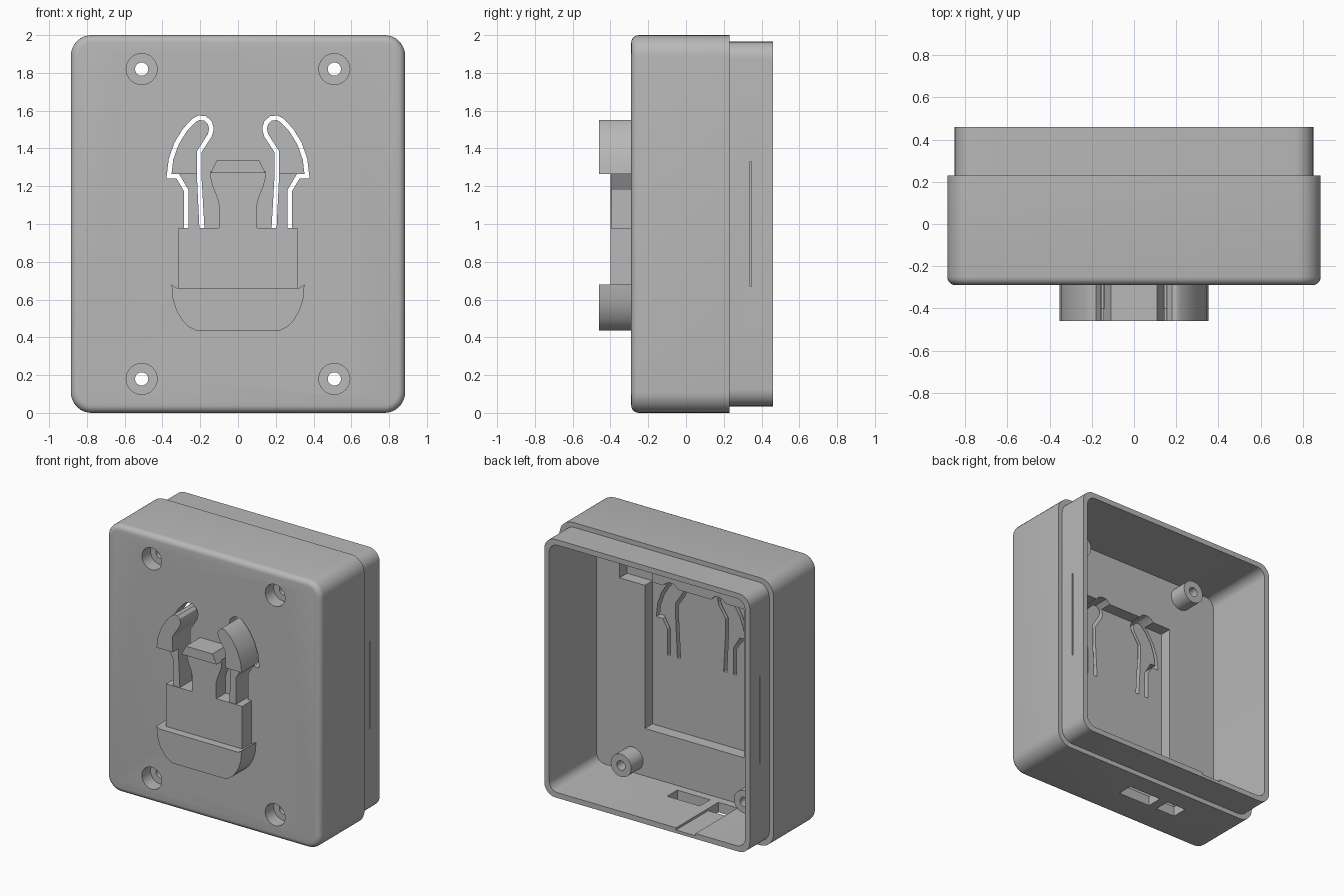
import bpy, bmesh, math
from mathutils import Vector

if "Cube" in bpy.data.objects:
    bpy.data.objects.remove(bpy.data.objects["Cube"], do_unlink=True)

GREY = bpy.data.materials.new("plain_grey")
GREY.use_nodes = True
GREY.diffuse_color = (0.48, 0.48, 0.48, 1)
GREY.node_tree.nodes["Principled BSDF"].inputs["Base Color"].default_value = (0.48, 0.48, 0.48, 1)


def prism(name, outline, y0, y1, fillet=0):
    """Extrude an (x, z) outline from y0 to y1, optionally rounding the y0 rim."""
    bm = bmesh.new()
    front = bm.faces.new([bm.verts.new((x, y0, z)) for x, z in outline])
    back = bmesh.ops.extrude_face_region(bm, geom=[front])
    for v in back["geom"]:
        if isinstance(v, bmesh.types.BMVert):
            v.co.y = y1
    # the extrusion may drop the source face, so close the front again
    rim = [e for e in bm.edges if e.is_boundary]
    if rim:
        bmesh.ops.holes_fill(bm, edges=rim)
    bmesh.ops.recalc_face_normals(bm, faces=bm.faces)
    if fillet:
        rim = [e for e in bm.edges if all(abs(v.co.y - y0) < 1e-5 for v in e.verts)]
        bmesh.ops.bevel(bm, geom=rim, offset=fillet, segments=5, profile=0.5, affect='EDGES')
    mesh = bpy.data.meshes.new(name)
    bm.to_mesh(mesh)
    bm.free()
    mesh.materials.append(GREY)
    ob = bpy.data.objects.new(name, mesh)
    bpy.context.collection.objects.link(ob)
    return ob


def rect(x0, x1, z0, z1, r=0, n=8):
    """Rectangle outline with rounded corners."""
    if not r:
        return [(x0, z0), (x1, z0), (x1, z1), (x0, z1)]
    pts = []
    for cx, cz, a in ((x1 - r, z1 - r, 0), (x0 + r, z1 - r, 90),
                      (x0 + r, z0 + r, 180), (x1 - r, z0 + r, 270)):
        for i in range(n + 1):
            t = math.radians(a + 90 * i / n)
            pts.append((cx + r * math.cos(t), cz + r * math.sin(t)))
    return pts


def circle(cx, cz, r, n=32):
    return [(cx + r * math.cos(math.tau * i / n), cz + r * math.sin(math.tau * i / n)) for i in range(n)]


def mirrored(half):
    """Close a right-hand half outline across x = 0."""
    return half + [(-x, z) for x, z in reversed(half)]


def side(outline, s):
    return [(s * x, z) for x, z in outline]


def grow(outline, d):
    """Offset a counter-clockwise outline outwards by d."""
    out = []
    for i, p in enumerate(outline):
        p = Vector(p)
        a = (p - Vector(outline[i - 1])).normalized()
        b = (Vector(outline[(i + 1) % len(outline)]) - p).normalized()
        na, nb = Vector((a.y, -a.x)), Vector((b.y, -b.x))
        m = (na + nb).normalized()
        out.append(tuple(p + m * d / max(0.6, m.dot(na))))
    return out


def combine(target, tool, operation):
    """Apply a boolean and remove the tool."""
    mod = target.modifiers.new("combine", 'BOOLEAN')
    mod.operation, mod.solver, mod.object = operation, 'EXACT', tool
    bpy.context.view_layer.objects.active = target
    bpy.ops.object.modifier_apply(modifier=mod.name)
    bpy.data.objects.remove(tool, do_unlink=True)


def cut(target, outline, y0, y1):
    combine(target, prism("cutter", outline, y0, y1), 'DIFFERENCE')


# Hollow housing with a stepped rim
housing = prism("housing", rect(-.885, .885, 0, 2, .11), -.29, .23, fillet=.04)
combine(housing, prism("rim", rect(-.85, .85, .035, 1.965, .09), -.2, .46), 'UNION')
cut(housing, rect(-.81, .81, .075, 1.925, .07), -.1, .6)

# Screw bosses
SCREWS = [(x, z) for x in (-.51, .51) for z in (.18, 1.82)]
for x, z in SCREWS:
    combine(housing, prism("boss", circle(x, z, .085), -.15, .04), 'UNION')

# Recess behind the clip, with a side notch
cut(housing, rect(-.41, .41, .43, 1.54), -.19, .0)
cut(housing, rect(.35, .62, 1.5, 1.7), -.19, .0)

# Screw holes and counterbores
for x, z in SCREWS:
    cut(housing, circle(x, z, .035), -.4, .2)
    cut(housing, circle(x, z, .082), -.4, -.19)

# Claw outlines for the right half, counter-clockwise
head = [(.352, 1.265), (.343, 1.34), (.315, 1.42), (.272, 1.49), (.225, 1.54), (.205, 1.55),
        (.18, 1.548), (.16, 1.53), (.153, 1.505), (.16, 1.475), (.218, 1.385), (.218, 1.265)]
leg_out = [(.262, .95), (.262, 1.18), (.312, 1.265)]
leg_in = [(.218, 1.265), (.203, .95)]
opening = [(x, max(z, .98)) for x, z in grow(leg_out + head + leg_in[1:], .024)]

for s, label in ((1, "left"), (-1, "right")):
    cut(housing, side(opening, s), -.4, -.1)
    prism(label + "_claw_head", side(head, s), -.46, -.19)
    prism(label + "_claw_leg", side(leg_out + leg_in, s), -.395, -.19)
    # Thin catch groove on each side of the rim
    xs = sorted((s * .842, s * .9))
    cut(housing, rect(xs[0], xs[1], .67, 1.33), .338, .348)

# Bottom ports and the shallow channel leading to the rim
cut(housing, rect(-.17, .1, -.1, .2), -.04, .08)
cut(housing, rect(-.40, -.24, -.1, .2), -.04, .08)
cut(housing, rect(-.40, -.24, .058, .2), .06, .6)

# Clip body with central tongue
body_half = [(.315, .64), (.315, .98), (.1, .98), (.1, 1.1), (.11, 1.14),
             (.135, 1.2), (.145, 1.24), (.145, 1.28)]
prism("clip_body", mirrored(body_half), -.40, -.28)
prism("tongue_tab", mirrored([(.145, 1.27), (.11, 1.34)]), -.46, -.28)

# Curved lower grip with small horns
grip_half = [(.22, .435), (.26, .455), (.295, .49), (.325, .54), (.345, .60),
             (.352, .68), (.325, .662)]
prism("lower_grip", mirrored(grip_half), -.46, -.28)

# Smooth rounded surfaces, keep hard edges
bpy.ops.object.select_all(action='DESELECT')
for ob in bpy.context.collection.objects:
    if ob.type == 'MESH' and GREY.name in ob.data.materials:
        ob.select_set(True)
        bpy.context.view_layer.objects.active = ob
bpy.ops.object.shade_smooth_by_angle(angle=math.radians(30))
